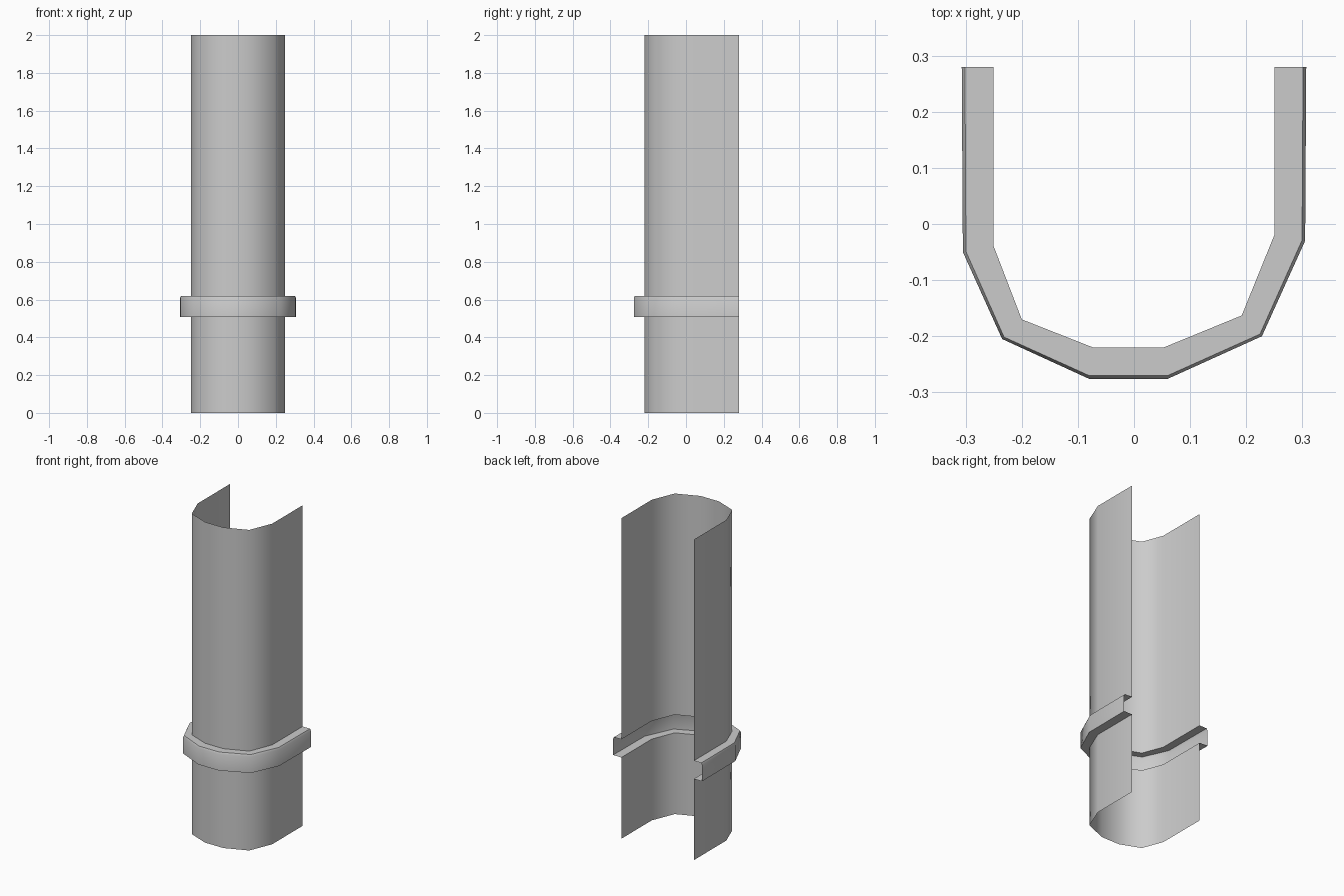
import bpy
import math

cube = bpy.data.objects.get("Cube")
if cube:
    bpy.data.objects.remove(cube, do_unlink=True)

grey = bpy.data.materials.new("plain grey")
grey.use_nodes = True
tone = (0.6, 0.6, 0.6, 1)
grey.diffuse_color = tone
grey.node_tree.nodes["Principled BSDF"].inputs["Base Color"].default_value = tone

# U-shaped plan of the shell wall and of the collar's outer face, open at the back
wall = [(-.25, .28), (-.25, -.04), (-.2, -.17), (-.073, -.22),
        (.053, -.22), (.192, -.163), (.25, -.02), (.25, .28)]
rim = [(-.307, .28), (-.305, -.05), (-.235, -.205), (-.08, -.276),
       (.06, -.276), (.228, -.2), (.305, -.03), (.307, .28)]


def sweep(name, profile):
    """Skin a (offset, height) profile along the plan; offset 0 = wall, 1 = rim."""
    verts = [(a[0] + (b[0] - a[0]) * t, a[1] + (b[1] - a[1]) * t, z)
             for t, z in profile for a, b in zip(wall, rim)]
    n = len(wall)
    faces = [(r * n + i, r * n + i + 1, (r + 1) * n + i + 1, (r + 1) * n + i)
             for r in range(len(profile) - 1) for i in range(n - 1)]
    mesh = bpy.data.meshes.new(name)
    mesh.from_pydata(verts, [], faces)
    mesh.materials.append(grey)
    obj = bpy.data.objects.new(name, mesh)
    bpy.context.collection.objects.link(obj)
    bpy.ops.object.select_all(action='DESELECT')
    obj.select_set(True)
    bpy.context.view_layer.objects.active = obj
    bpy.ops.object.shade_smooth_by_angle(angle=math.radians(50))
    return obj


# Thin shell, interrupted by a hollow collar with a bevelled top edge
BOTTOM, TOP = .507, .62
sweep("lower_shell", [(0, 0), (0, BOTTOM)])
sweep("collar", [(0, BOTTOM), (1, BOTTOM), (1, TOP - .012), (.9, TOP), (0, TOP)])
sweep("upper_shell", [(0, TOP), (0, 2)])
